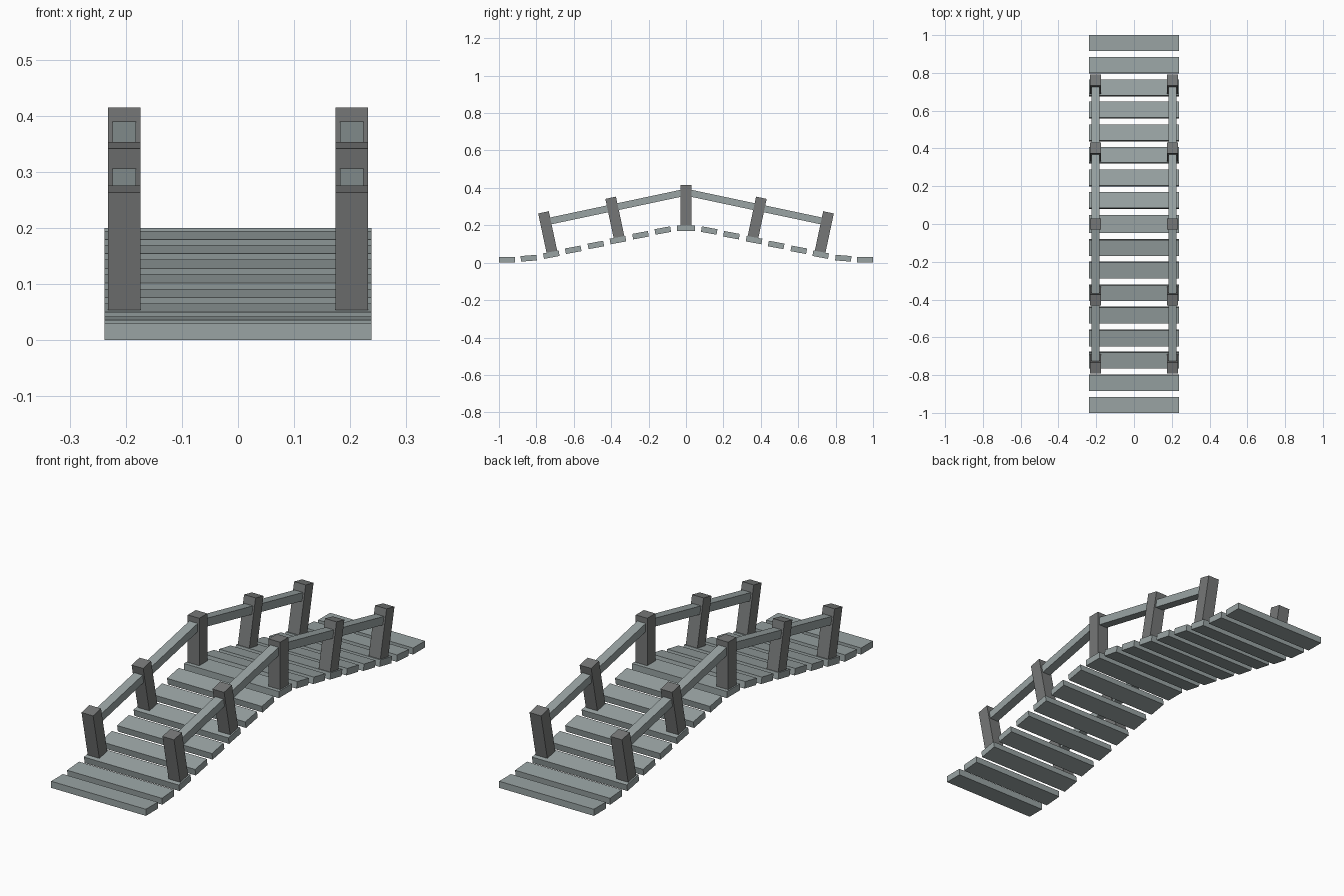
import bpy
import bmesh
from math import radians, atan2, hypot
from mathutils import Matrix

cube = bpy.data.objects.get("Cube")
if cube:
    bpy.data.objects.remove(cube, do_unlink=True)


def make_material(name, rgb):
    mat = bpy.data.materials.new(name)
    mat.use_nodes = True
    colour = (*rgb, 1.0)
    mat.diffuse_color = colour
    mat.node_tree.nodes["Principled BSDF"].inputs["Base Color"].default_value = colour
    return mat


pale_wood = make_material("pale grey wood", (0.32, 0.37, 0.37))
dark_wood = make_material("dark grey wood", (0.18, 0.186, 0.185))


def box(name, size, centre, tilt, mat, lift=0.0):
    """Box tilted about x; lift slides it along its own up axis."""
    mesh = bpy.data.meshes.new(name)
    bm = bmesh.new()
    bmesh.ops.create_cube(bm, size=1.0)
    place = (Matrix.Translation(centre) @ Matrix.Rotation(tilt, 4, 'X')
             @ Matrix.Translation((0, 0, lift)) @ Matrix.Diagonal((*size, 1)))
    bmesh.ops.transform(bm, matrix=place, verts=bm.verts)
    bm.to_mesh(mesh)
    bm.free()
    mesh.materials.append(mat)
    obj = bpy.data.objects.new(name, mesh)
    bpy.context.collection.objects.link(obj)
    return obj


THICK = 0.03
WIDTH = 0.476
RAIL_X = 0.203
SLOPE = radians(12)

# Deck planks: distance from the middle, height, tilt in degrees
box("plank_middle", (WIDTH, 0.094, THICK), (0, 0, 0.185), 0, pale_wood)
planks = [(0.124, 0.172, 10.5), (0.243, 0.147, 10.5), (0.364, 0.121, 10.5),
          (0.482, 0.095, 10.5), (0.603, 0.069, 10.5), (0.72, 0.043, 10.5),
          (0.841, 0.024, 4.5), (0.9575, 0.015, 0)]
for side, end in ((-1, "front"), (1, "back")):
    for i, (y, z, deg) in enumerate(planks):
        box(f"plank_{end}_{i + 1}", (WIDTH, 0.085, THICK),
            (0, side * y, z), -side * radians(deg), pale_wood)

# Posts lean with the slope; rails run from the middle post to the end posts
POST = (0.058, 0.058, 0.216)
for x, hand in ((RAIL_X, "left"), (-RAIL_X, "right")):
    box(f"post_{hand}_middle", POST, (x, 0, 0.199), 0, dark_wood, POST[2] / 2)
    for side, end in ((-1, "front"), (1, "back")):
        for y, z, part in ((0.358, 0.136, "inner"), (0.717, 0.058, "outer")):
            box(f"post_{hand}_{end}_{part}", POST, (x, side * y, z),
                -side * SLOPE, dark_wood, POST[2] / 2)
        run, drop = 0.74, 0.157
        box(f"rail_{hand}_{end}", (0.042, hypot(run, drop), 0.037),
            (x, side * run / 2, 0.377 - drop / 2),
            -side * atan2(drop, run), pale_wood)
